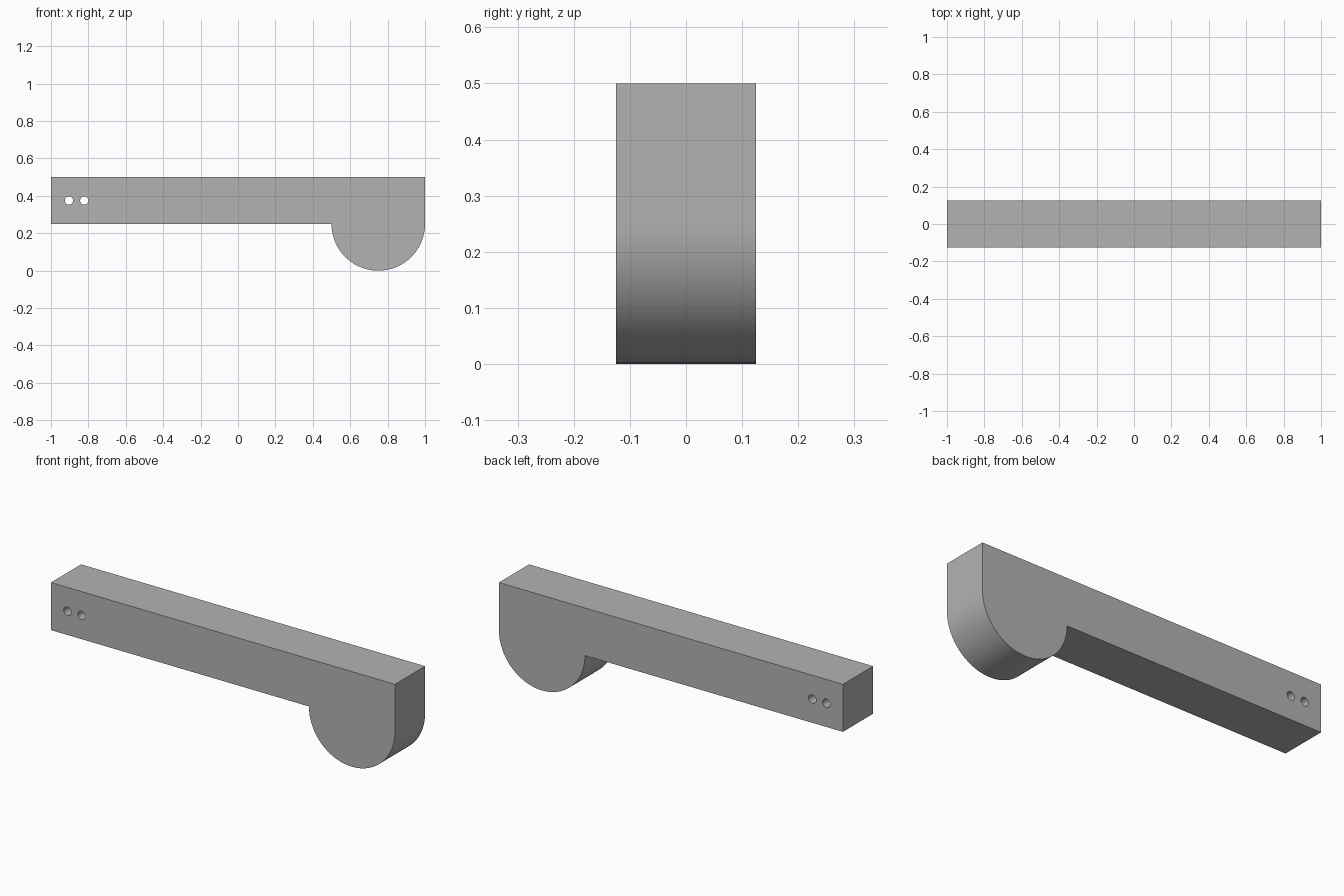
import bpy
import bmesh
from math import sin, cos, pi, radians

cube = bpy.data.objects.get("Cube")
if cube:
    bpy.data.objects.remove(cube, do_unlink=True)

HALF_DEPTH = 0.125
RADIUS = 0.25
ARC_STEPS = 48

# Plain grey material
grey = bpy.data.materials.new("grey")
grey.use_nodes = True
colour = (0.45, 0.45, 0.45, 1)
grey.diffuse_color = colour
grey.node_tree.nodes["Principled BSDF"].inputs["Base Color"].default_value = colour


def extrude_profile(name, points, half_depth):
    """Make a solid from an x-z outline, extruded along y."""
    bm = bmesh.new()
    face = bm.faces.new([bm.verts.new((x, -half_depth, z)) for x, z in points])
    result = bmesh.ops.extrude_face_region(bm, geom=[face])
    verts = [v for v in result["geom"] if isinstance(v, bmesh.types.BMVert)]
    bmesh.ops.translate(bm, verts=verts, vec=(0, 2 * half_depth, 0))
    bmesh.ops.recalc_face_normals(bm, faces=bm.faces)
    mesh = bpy.data.meshes.new(name)
    bm.to_mesh(mesh)
    bm.free()
    obj = bpy.data.objects.new(name, mesh)
    bpy.context.collection.objects.link(obj)
    mesh.materials.append(grey)
    return obj


def arc(cx, cz, radius, start, end, steps):
    angles = [start + (end - start) * i / steps for i in range(steps + 1)]
    return [(cx + radius * cos(a), cz + radius * sin(a)) for a in angles]


# Bar with a half-round lobe under its left end
outline = [(1, 0.5), (-1, 0.5), (-1, 0.25)]
outline += arc(0.75, 0.25, RADIUS, pi, 2 * pi, ARC_STEPS)
bar = extrude_profile("lever_bar", outline, HALF_DEPTH)

# Two pin holes right through the other end
for i, x in enumerate((-0.904, -0.822)):
    circle = arc(x, 0.375, 0.022, 0, 2 * pi, 32)[:-1]
    cutter = extrude_profile(f"pin_hole_cutter_{i + 1}", circle, 0.2)
    cutter.hide_render = True
    cut = bar.modifiers.new("pin_hole", "BOOLEAN")
    cut.operation = "DIFFERENCE"
    cut.solver = "EXACT"
    cut.object = cutter
    bpy.ops.object.select_all(action="DESELECT")
    bpy.context.view_layer.objects.active = bar
    bar.select_set(True)
    bpy.ops.object.modifier_apply(modifier=cut.name)
    bpy.data.objects.remove(cutter, do_unlink=True)

# Smooth the curved walls, keep the edges sharp
bpy.ops.object.shade_smooth_by_angle(angle=radians(30))
